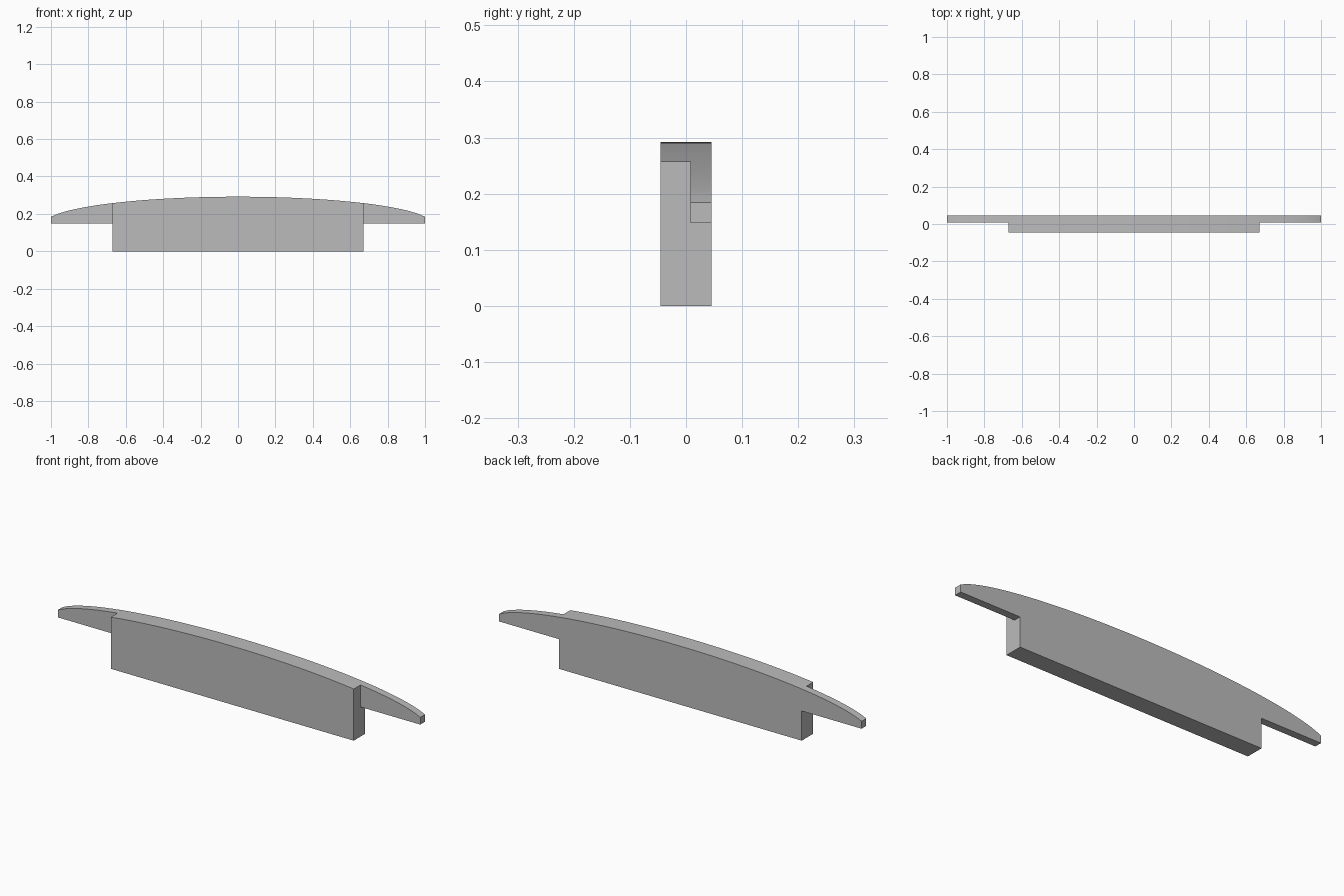
import bpy, bmesh, math

cube = bpy.data.objects.get("Cube")
if cube:
    bpy.data.objects.remove(cube, do_unlink=True)

HALF, BLOCK = 1.0, 0.67              # half lengths of the panel and the block
BACK, STEP, FRONT = 0.045, 0.008, -0.045
SHOULDER, RISE, RADIUS = 0.148, 0.144, 1.034


def arch(x):
    """Height of the elliptical top edge."""
    return SHOULDER + RISE * math.sqrt(1 - (x / RADIUS) ** 2)


def span(a, b, n):
    return [a + (b - a) * i / n for i in range(n)]


grey = bpy.data.materials.new("plain grey")
grey.use_nodes = True
colour = (0.5, 0.5, 0.5, 1)
grey.diffuse_color = colour
grey.node_tree.nodes["Principled BSDF"].inputs["Base Color"].default_value = colour

# Profile: square block below, arched crest with overhanging tips above
xs = span(-HALF, -BLOCK, 12) + span(-BLOCK, BLOCK, 32) + span(BLOCK, HALF, 12) + [HALF]
base = [(HALF, SHOULDER), (BLOCK, SHOULDER), (BLOCK, 0),
        (-BLOCK, 0), (-BLOCK, SHOULDER), (-HALF, SHOULDER)]
profile = [(x, arch(x)) for x in xs] + base

bm = bmesh.new()


def extrude(face, y):
    """Extrude a face forward to depth y and return the new front face."""
    out = bmesh.ops.extrude_face_region(bm, geom=[face])["geom"]
    for v in out:
        if isinstance(v, bmesh.types.BMVert):
            v.co.y = y
    return next(f for f in out if isinstance(f, bmesh.types.BMFace))


# Thin back panel, full length
back = bm.faces.new([bm.verts.new((x, BACK, z)) for x, z in profile])
front = extrude(back, STEP)

# Split the tips off the front face, then thicken the middle forward
for side in (-1, 1):
    middle = max((f for f in bm.faces if all(abs(v.co.y - STEP) < 1e-5 for v in f.verts)),
                 key=lambda f: f.calc_area())
    edge = sorted((v for v in middle.verts if abs(v.co.x - side * BLOCK) < 1e-4),
                  key=lambda v: v.co.z)
    bmesh.utils.face_split(middle, edge[-1], edge[-2])
middle = max((f for f in bm.faces if all(abs(v.co.y - STEP) < 1e-5 for v in f.verts)),
             key=lambda f: f.calc_area())
extrude(middle, FRONT)

# Remove faces left inside the solid, then merge flat neighbours
inner = [f for f in bm.faces if any(len(e.link_faces) > 2 for e in f.edges)
         and all(abs(v.co.y - STEP) < 1e-5 for v in f.verts)
         and max(abs(v.co.x) for v in f.verts) < BLOCK + 0.01]
bmesh.ops.delete(bm, geom=inner, context="FACES_ONLY")
bmesh.ops.dissolve_limit(bm, angle_limit=0.001, verts=bm.verts, edges=bm.edges)
bmesh.ops.recalc_face_normals(bm, faces=bm.faces)

mesh = bpy.data.meshes.new("arched_rail")
bm.to_mesh(mesh)
bm.free()
mesh.materials.append(grey)
rail = bpy.data.objects.new("arched_rail", mesh)
bpy.context.collection.objects.link(rail)

# Smooth the arch, keep every corner sharp
bpy.context.view_layer.objects.active = rail
rail.select_set(True)
bpy.ops.object.shade_smooth_by_angle(angle=math.radians(30))
